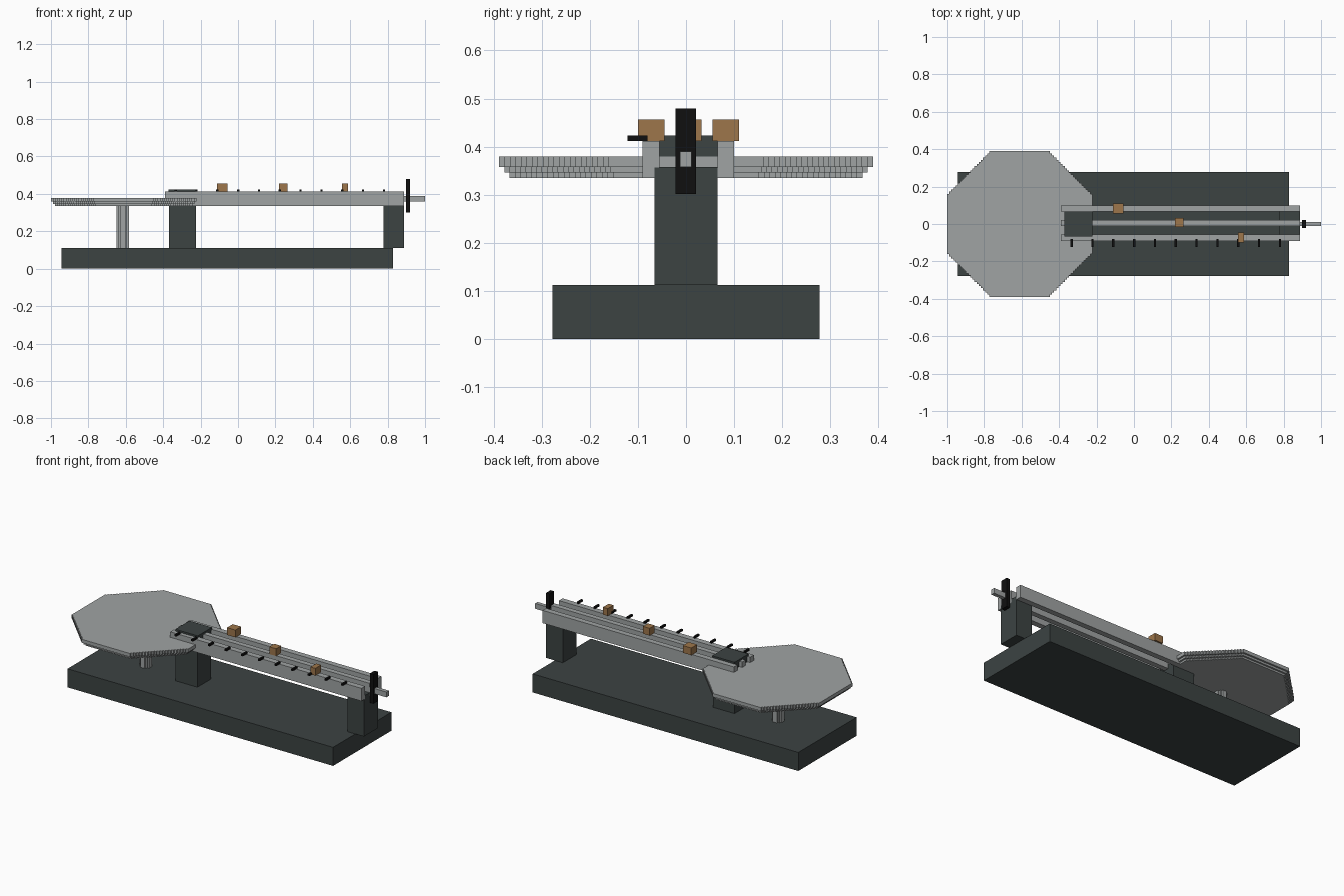
import bpy
import bmesh
import math

cube = bpy.data.objects.get("Cube")
if cube:
    bpy.data.objects.remove(cube, do_unlink=True)


def material(name, r, g, b):
    m = bpy.data.materials.new(name)
    m.use_nodes = True
    m.diffuse_color = (r, g, b, 1)
    m.node_tree.nodes["Principled BSDF"].inputs["Base Color"].default_value = (r, g, b, 1)
    return m


DARK = material("dark slate", 0.045, 0.056, 0.055)
STEEL = material("steel grey", 0.35, 0.37, 0.37)
WOOD = material("wood brown", 0.34, 0.18, 0.07)
BLACK = material("black", 0.005, 0.005, 0.005)


def add(name, bm, mat):
    bmesh.ops.recalc_face_normals(bm, faces=bm.faces)
    mesh = bpy.data.meshes.new(name)
    bm.to_mesh(mesh)
    bm.free()
    mesh.materials.append(mat)
    ob = bpy.data.objects.new(name, mesh)
    bpy.context.collection.objects.link(ob)
    return ob


def box(name, x, y, z, mat):
    """Box from (low, high) ranges on each axis."""
    bm = bmesh.new()
    bmesh.ops.create_cube(bm, size=1)
    for v in bm.verts:
        v.co = [r[0] if c < 0 else r[1] for c, r in zip(v.co, (x, y, z))]
    return add(name, bm, mat)


def prism(name, outline, z, mat):
    """Outline of (x, y) points raised between two heights."""
    bm = bmesh.new()
    face = bm.faces.new([bm.verts.new((px, py, z[0])) for px, py in outline])
    top = bmesh.ops.extrude_face_region(bm, geom=[face])["geom"]
    for v in top:
        if isinstance(v, bmesh.types.BMVert):
            v.co.z = z[1]
    return add(name, bm, mat)


def stepped_octagon(cx, radius, step=0.0113):
    """Octagon whose diagonal sides are fine stairs."""
    flat = radius * math.tan(math.pi / 8)
    n = round((radius - flat) / step)
    s = (radius - flat) / n
    corner = [(radius, flat)]
    for i in range(n):
        x, y = corner[-1]
        corner += [(x - s, y), (x - s, y + s)]
    pts = []
    for quarter in range(4):
        pts += [(cx + x, y) for x, y in corner]
        corner = [(-y, x) for x, y in corner]
    return pts


# Base and supports
box("base", (-0.945, 0.83), (-0.278, 0.278), (0, 0.112), DARK)
box("inner_support", (-0.37, -0.225), (-0.066, 0.066), (0.112, 0.41), DARK)
box("outer_support", (0.777, 0.888), (-0.066, 0.066), (0.112, 0.356), DARK)

# Round table in three widening layers, on its leg
TABLE_X = -0.611
for name, radius, z in (("lower", 0.367, (0.335, 0.346)),
                        ("middle", 0.378, (0.346, 0.358)),
                        ("upper", 0.389, (0.358, 0.379))):
    prism(name + "_table_layer", stepped_octagon(TABLE_X, radius), z, STEEL)
prism("table_leg", stepped_octagon(-0.616, 0.033), (0.112, 0.335), STEEL)

# Three long rails and the plate across them
for name, y in (("front", (-0.09, -0.055)), ("centre", (-0.011, 0.021)),
                ("back", (0.066, 0.1))):
    box(name + "_rail", (-0.39, 0.888), y, (0.335, 0.412), STEEL)
box("cover_plate", (-0.372, -0.222), (-0.066, 0.068), (0.408, 0.423), DARK)

# Row of small pegs along the front rail
for i in range(11):
    x = -0.333 + 0.1113 * i
    box(f"peg_{i + 1}", (x - 0.006, x + 0.006), (-0.122, -0.08), (0.412, 0.423), BLACK)

# Wooden blocks, one on each rail
box("back_block", (-0.112, -0.056), (0.055, 0.11), (0.412, 0.456), WOOD)
box("centre_block", (0.22, 0.265), (-0.015, 0.032), (0.412, 0.456), WOOD)
box("front_block", (0.555, 0.587), (-0.1, -0.045), (0.412, 0.456), WOOD)

# Crank shaft and handle bar
box("shaft", (0.888, 1.0), (-0.012, 0.011), (0.358, 0.39), STEEL)
box("handle_bar", (0.897, 0.92), (-0.022, 0.021), (0.301, 0.479), BLACK)
